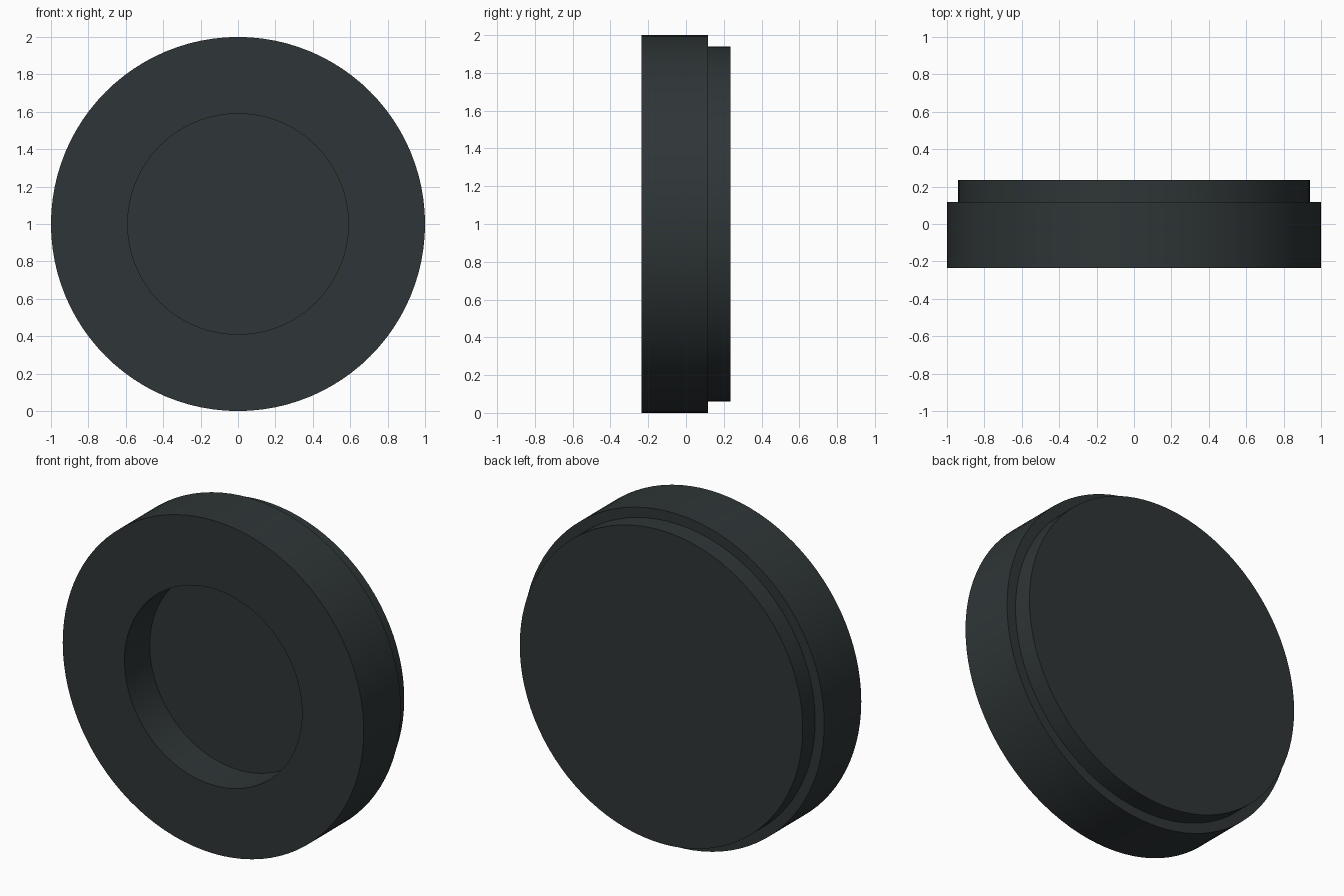
import bpy, bmesh, math
from mathutils import Vector, Matrix

if "Cube" in bpy.data.objects:
    bpy.data.objects.remove(bpy.data.objects["Cube"])

mat = bpy.data.materials.new("dark_slate")
mat.diffuse_color = (0.028, 0.036, 0.038, 1)
mat.use_nodes = True
mat.node_tree.nodes["Principled BSDF"].inputs["Base Color"].default_value = mat.diffuse_color


def lathe(name, profile, sides=96):
    """Revolve (radius, y) points about the y axis through z = 1."""
    bm = bmesh.new()
    verts = [bm.verts.new((0, y, 1 + r)) for r, y in profile]
    edges = [bm.edges.new(pair) for pair in zip(verts, verts[1:])]
    bmesh.ops.spin(bm, geom=verts + edges, cent=Vector((0, 0, 1)),
                   axis=Vector((0, 1, 0)), angle=math.tau, steps=sides)
    bmesh.ops.remove_doubles(bm, verts=bm.verts, dist=1e-4)
    bmesh.ops.recalc_face_normals(bm, faces=bm.faces)
    mesh = bpy.data.meshes.new(name)
    bm.to_mesh(mesh)
    bm.free()
    obj = bpy.data.objects.new(name, mesh)
    bpy.context.collection.objects.link(obj)
    mesh.materials.append(mat)
    bpy.ops.object.select_all(action='DESELECT')
    obj.select_set(True)
    bpy.context.view_layer.objects.active = obj
    bpy.ops.object.shade_smooth_by_angle(angle=math.radians(30))
    return obj


# Stepped disc: recess floor, recess wall, front rim, outer wall, step, back collar
lathe("recessed_disc", [
    (0, 0.005), (0.59, 0.005), (0.59, -0.235), (1, -0.235),
    (1, 0.117), (0.94, 0.117), (0.94, 0.235), (0, 0.235)])
